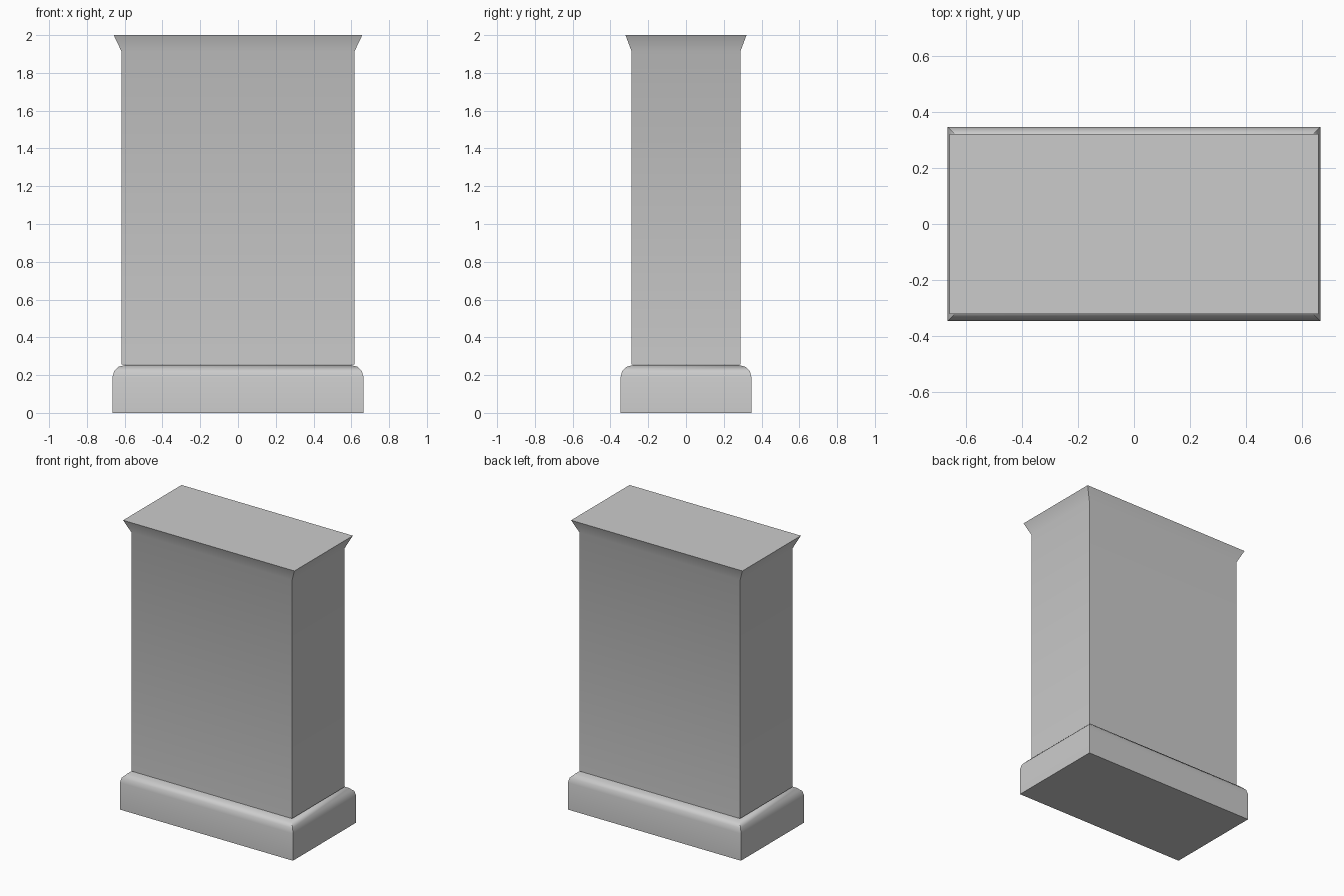
import bpy, bmesh, math

if "Cube" in bpy.data.objects:
    bpy.data.objects.remove(bpy.data.objects["Cube"])


def lofted_block(name, rings):
    """Closed rectangular block through rings of (half_x, half_y, z)."""
    bm = bmesh.new()
    loops = [[bm.verts.new((sx * hx, sy * hy, z))
              for sx, sy in ((-1, -1), (1, -1), (1, 1), (-1, 1))]
             for hx, hy, z in rings]
    for a, b in zip(loops, loops[1:]):
        for i in range(4):
            j = (i + 1) % 4
            bm.faces.new((a[i], a[j], b[j], b[i]))
    bm.faces.new(loops[0][::-1])
    bm.faces.new(loops[-1])
    mesh = bpy.data.meshes.new(name)
    bm.to_mesh(mesh)
    bm.free()
    obj = bpy.data.objects.new(name, mesh)
    bpy.context.collection.objects.link(obj)
    bpy.ops.object.select_all(action='DESELECT')
    obj.select_set(True)
    bpy.context.view_layer.objects.active = obj
    bpy.ops.object.shade_smooth_by_angle(angle=math.radians(40))
    return obj


# Plinth with a rounded upper edge
HX, HY, R, TOP = 0.665, 0.347, 0.066, 0.253
plinth = [(HX, HY, 0)]
for k in range(4):
    t = math.radians(30 * k)
    inset = R * (1 - math.cos(t))
    plinth.append((HX - inset, HY - inset, TOP - R * (1 - math.sin(t))))
lofted_block("plinth", plinth)

# Pedestal shaft with a flared rim at the top
lofted_block("shaft", [(0.617, 0.288, 0.257),
                       (0.617, 0.288, 1.914),
                       (0.658, 0.3205, 2.0)])
